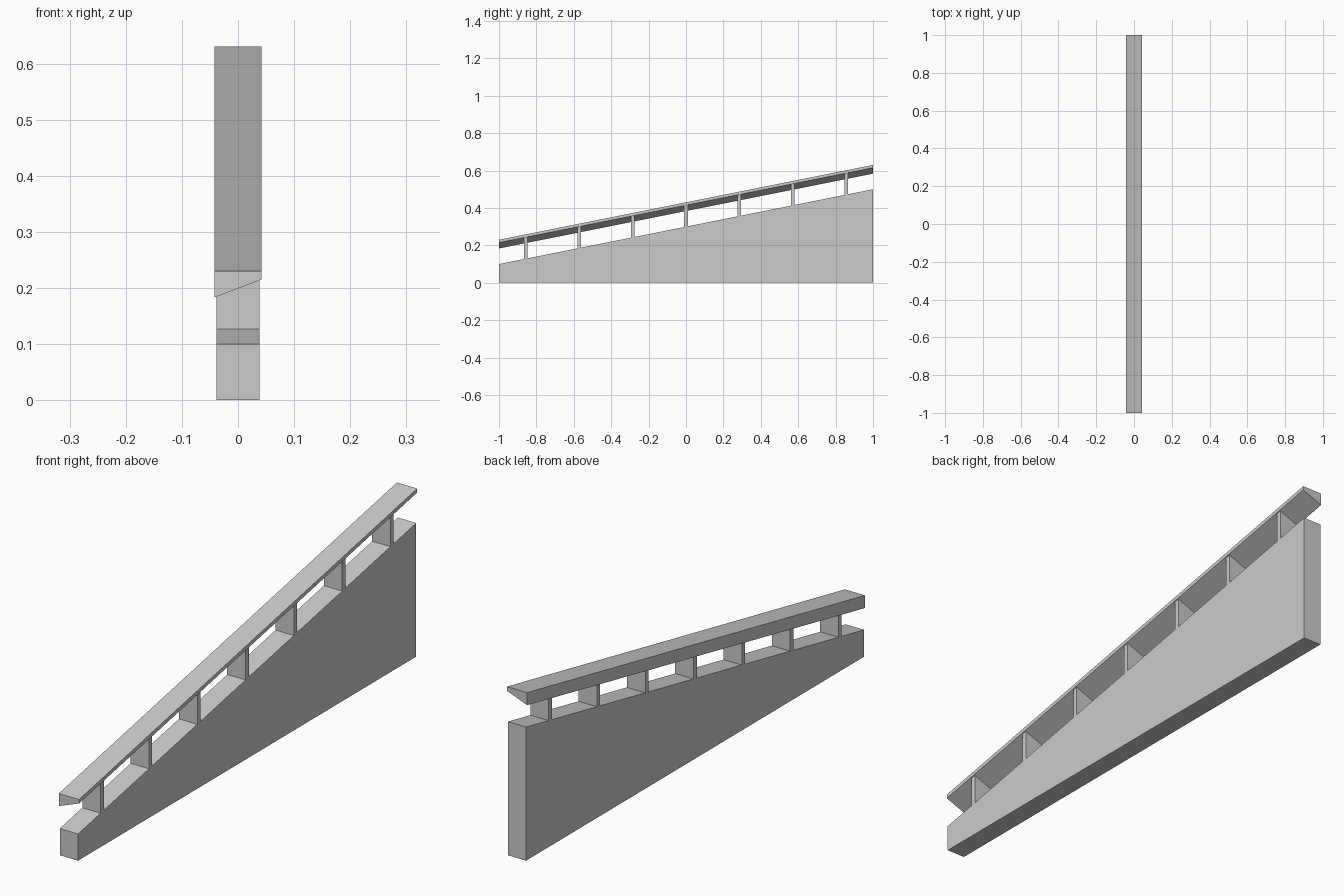
import bpy, bmesh

if "Cube" in bpy.data.objects:
    bpy.data.objects.remove(bpy.data.objects["Cube"])

SLOPE = 0.2      # rise per unit of y
HALF = 0.038     # half width of wall and posts


def prism(name, profile, y0, y1):
    """Sweep an x-z profile up the slope; points flagged True stay level."""
    bm = bmesh.new()
    rings = [[bm.verts.new((x, y, z if level else z + SLOPE * y))
              for x, z, level in profile] for y in (y0, y1)]
    n = len(profile)
    bm.faces.new(rings[0])
    bm.faces.new(rings[1][::-1])
    for i in range(n):
        j = (i + 1) % n
        bm.faces.new((rings[0][i], rings[1][i], rings[1][j], rings[0][j]))
    bmesh.ops.recalc_face_normals(bm, faces=bm.faces[:])
    mesh = bpy.data.meshes.new(name)
    bm.to_mesh(mesh)
    bm.free()
    obj = bpy.data.objects.new(name, mesh)
    bpy.context.collection.objects.link(obj)
    return obj


def rail_under(x):
    """Height of the rail's slanted underside at y = 0."""
    return 0.399 + x * 0.032 / 0.084


# Sloping base wall with a level bottom
prism("base_wall", [(-HALF, 0, True), (HALF, 0, True),
                    (HALF, 0.3, False), (-HALF, 0.3, False)], -1, 1)

# Handrail with flat top and slanted underside
R = 0.042
prism("handrail", [(-R, rail_under(-R), False), (R, rail_under(R), False),
                   (R, 0.43, False), (-R, 0.43, False)], -1, 1)

# Seven evenly spaced plate posts between wall and rail
for i in range(7):
    y = (i - 3) * 2 / 7
    prism(f"post_{i + 1}", [(-HALF, 0.3, False), (HALF, 0.3, False),
                            (HALF, rail_under(HALF), False),
                            (-HALF, rail_under(-HALF), False)],
          y - 0.0095, y + 0.0095)
